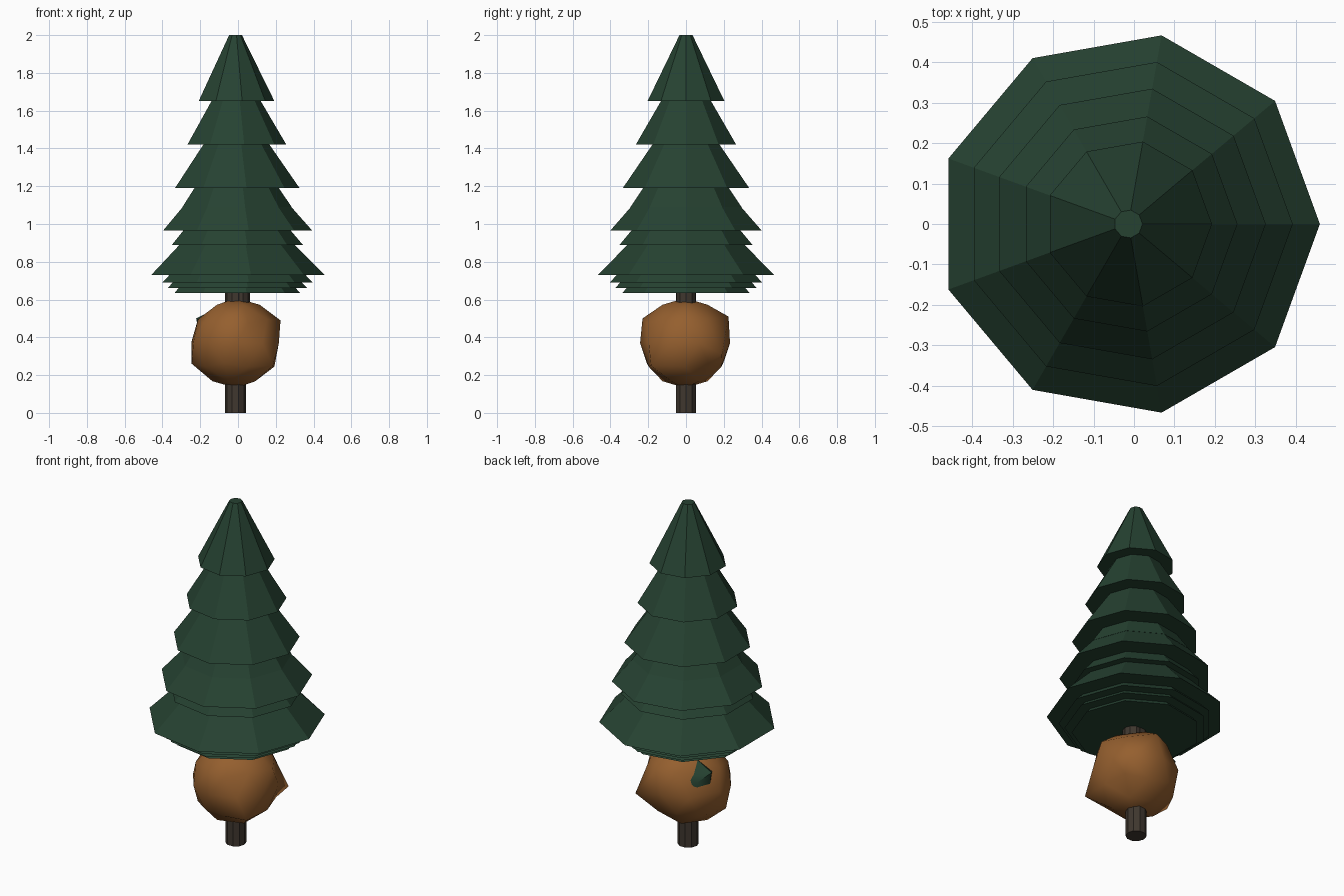
import bpy, bmesh, math
from mathutils import Vector, Matrix

if "Cube" in bpy.data.objects:
    bpy.data.objects.remove(bpy.data.objects["Cube"])


def material(name, rgb):
    m = bpy.data.materials.new(name)
    m.use_nodes = True
    m.diffuse_color = (*rgb, 1)
    m.node_tree.nodes["Principled BSDF"].inputs["Base Color"].default_value = (*rgb, 1)
    return m


GREEN = material("pine green", (0.019, 0.054, 0.031))
ORANGE = material("burnt orange", (0.30, 0.115, 0.028))
BARK = material("bark brown", (0.05, 0.038, 0.028))
AXIS = -0.014


def finish(name, bm, mat, smooth=None):
    bmesh.ops.recalc_face_normals(bm, faces=bm.faces)
    mesh = bpy.data.meshes.new(name)
    bm.to_mesh(mesh)
    bm.free()
    mesh.materials.append(mat)
    obj = bpy.data.objects.new(name, mesh)
    bpy.context.collection.objects.link(obj)
    if smooth:
        bpy.ops.object.select_all(action="DESELECT")
        obj.select_set(True)
        bpy.context.view_layer.objects.active = obj
        bpy.ops.object.shade_smooth_by_angle(angle=math.radians(smooth))


def frustum(name, mat, sides, r1, r2, z1, z2, x=AXIS):
    bm = bmesh.new()
    place = Matrix.Translation((x, 0, (z1 + z2) / 2)) @ Matrix.Rotation(-math.pi / 2, 4, "Z")
    bmesh.ops.create_cone(bm, cap_ends=True, segments=sides, radius1=r1, radius2=r2,
                          depth=z2 - z1, matrix=place)
    finish(name, bm, mat)


def lumpy_ball(name, mat, radius, centre, targets, low, high, smooth):
    """Icosphere whose nearest corners are pulled to the given points."""
    bm = bmesh.new()
    bmesh.ops.create_icosphere(bm, subdivisions=2, radius=radius,
                               matrix=Matrix.Translation(centre))
    free = list(bm.verts)
    mid = Vector(centre)
    for t in map(Vector, targets):
        v = max(free, key=lambda q: (q.co - mid).normalized().dot((t - mid).normalized()))
        v.co = t
        free.remove(v)
    for v in bm.verts:
        v.co.z = min(max(v.co.z, low), high)
    finish(name, bm, mat, smooth)


# Branch tiers: bottom radius, bottom height, top height
tiers = [(0.207, 1.65, 2.0), (0.27, 1.42, 1.82), (0.34, 1.19, 1.63),
         (0.407, 0.965, 1.385), (0.474, 0.73, 1.17)]
for i, (r, z1, z2) in enumerate(tiers):
    frustum(f"branch_tier_{i + 1}", GREEN, 9, r, 0.035, z1, z2)

# Smaller inner tiers peeking out beneath the main ones
inner = [(0.298, 1.09, 1.48), (0.357, 0.89, 1.27), (0.411, 0.69, 1.07),
         (0.38, 0.662, 1.02), (0.342, 0.635, 0.99)]
for i, (r, z1, z2) in enumerate(inner):
    frustum(f"inner_tier_{i + 1}", GREEN, 9, r, 0.035, z1, z2)

# Trunk and its offset upper piece
frustum("trunk", BARK, 10, 0.056, 0.056, 0, 0.75)
frustum("upper_trunk", BARK, 10, 0.054, 0.054, 0.5, 0.75, 0.01)

# Lumpy ball around the trunk
lumpy_ball("lumpy_ball", ORANGE, 0.238, (-0.01, -0.005, 0.37),
           [(0.185, -0.185, 0.25), (0.195, 0.19, 0.31), (-0.245, -0.02, 0.26),
            (0.225, 0.0, 0.49), (-0.245, 0.04, 0.38), (-0.17, 0.08, 0.48),
            (0.03, 0.225, 0.51), (-0.02, -0.23, 0.5)], 0.13, 0.61, 60)

# Green core showing through the ball's upper side
lumpy_ball("green_core", GREEN, 0.19, (-0.01, 0, 0.37),
           [(-0.222, 0.08, 0.5), (-0.17, 0.14, 0.45), (-0.09, 0.07, 0.565)],
           0.15, 0.58, 30)
